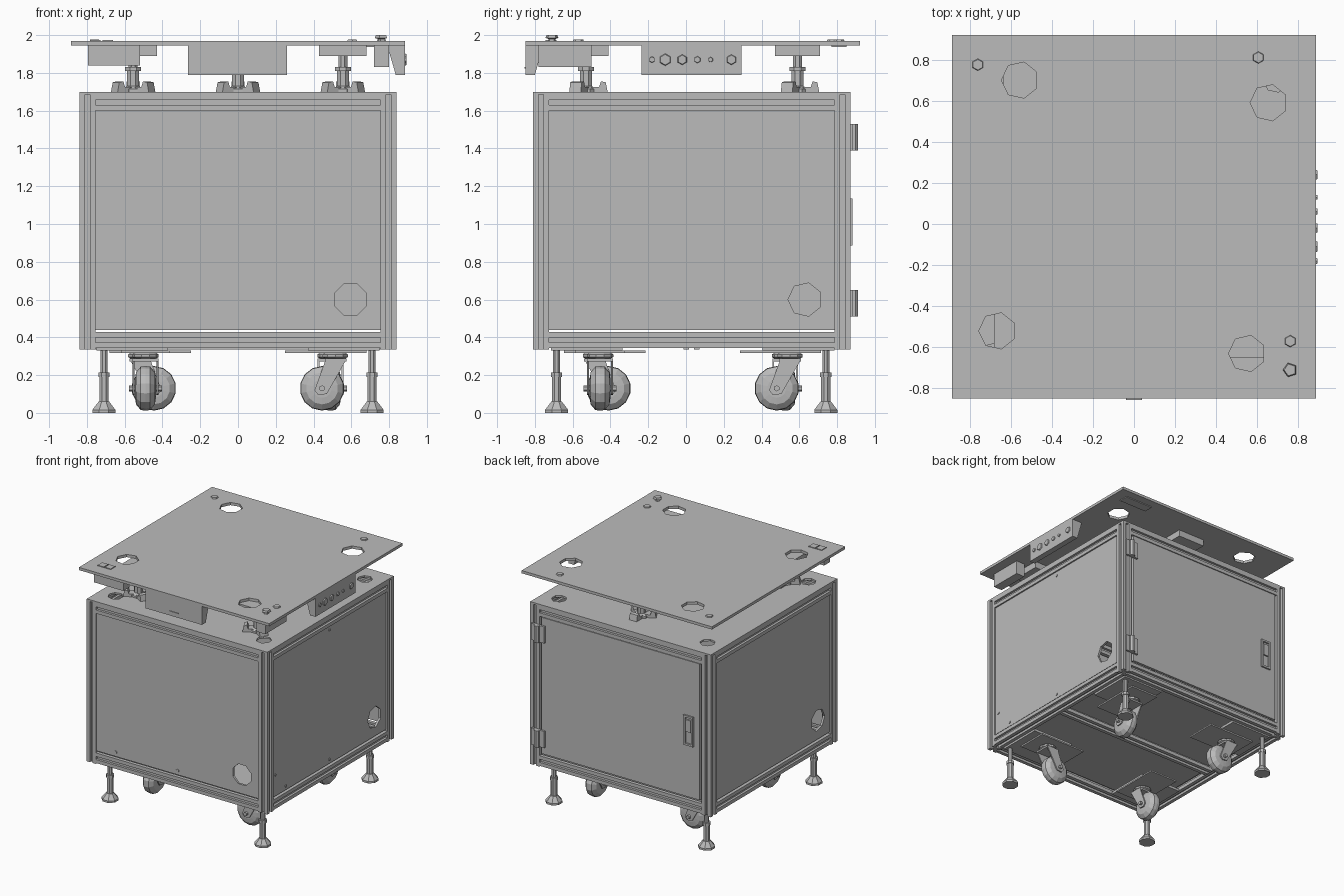
import bpy, bmesh, math
from mathutils import Matrix, Vector

if "Cube" in bpy.data.objects:
    bpy.data.objects.remove(bpy.data.objects["Cube"])

grey = bpy.data.materials.new("light grey metal")
grey.diffuse_color = (0.5, 0.5, 0.5, 1)
grey.use_nodes = True
grey.node_tree.nodes["Principled BSDF"].inputs["Base Color"].default_value = grey.diffuse_color
I = Matrix.Identity(4)
CY = 0.03                      # cabinet centre in y
X0, X1, Y0, Y1 = -0.84, 0.84, -0.81, 0.87
Z0, Z1 = 0.335, 1.70


def finish(name, bm, M=I):
    bmesh.ops.recalc_face_normals(bm, faces=bm.faces)
    me = bpy.data.meshes.new(name)
    bm.to_mesh(me)
    bm.free()
    me.transform(M)
    me.materials.append(grey)
    ob = bpy.data.objects.new(name, me)
    bpy.context.collection.objects.link(ob)
    return ob


def place(axis, u, v, a):
    return {'x': (a, u, v), 'y': (u, a, v), 'z': (u, v, a)}[axis]


def prism(name, pts, axis, lo, hi, M=I):
    bm = bmesh.new()
    ends = [[bm.verts.new(place(axis, u, v, a)) for u, v in pts] for a in (lo, hi)]
    n = len(pts)
    for e in ends:
        bm.faces.new(e)
    for i in range(n):
        j = (i + 1) % n
        bm.faces.new((ends[0][i], ends[0][j], ends[1][j], ends[1][i]))
    return finish(name, bm, M)


def box(name, x0, x1, y0, y1, z0, z1, M=I):
    return prism(name, [(x0, y0), (x1, y0), (x1, y1), (x0, y1)], 'z', z0, z1, M)


def lathe(name, prof, axis, u0, v0, sides=10, M=I):
    """Stack of rings (radius, position along axis) around the point u0, v0."""
    bm = bmesh.new()
    rings = []
    for r, a in prof:
        rings.append([bm.verts.new(place(axis, u0 + r * math.cos(t), v0 + r * math.sin(t), a))
                      for t in (math.tau * (i + 0.5) / sides for i in range(sides))])
    bm.faces.new(rings[0])
    bm.faces.new(rings[-1])
    for A, B in zip(rings, rings[1:]):
        for i in range(sides):
            j = (i + 1) % sides
            bm.faces.new((A[i], A[j], B[j], B[i]))
    return finish(name, bm, M)


def cut(ob, axis, u, v, r, lo, hi, sides=7):
    c = lathe("hole_cutter", [(r, lo), (r, hi)], axis, u, v, sides)
    c.hide_render = True
    m = ob.modifiers.new("hole", 'BOOLEAN')
    m.operation, m.solver, m.object = 'DIFFERENCE', 'EXACT', c
    bpy.context.view_layer.objects.active = ob
    bpy.ops.object.modifier_apply(modifier=m.name)
    bpy.data.objects.remove(c, do_unlink=True)


def extrusion(name, axis, u, v, lo, hi, h=0.0425, s=0.013, d=0.02):
    """Square bar with a slot on each of its four sides."""
    side = [(-h, -h), (-s, -h), (-s, -h + d), (s, -h + d), (s, -h)]
    pts = []
    for k in range(4):
        for a, b in side:
            for _ in range(k):
                a, b = -b, a
            pts.append((u + a, v + b))
    return prism(name, pts, axis, lo, hi)


# cabinet frame: corner posts and rails
P = 0.0425
for sx in (-1, 1):
    for sy in (-1, 1):
        extrusion("corner_post", 'z', sx * (X1 - P), CY + sy * (X1 - P), Z0, Z1 - 0.015)
for z in (Z0 + 0.05, Z1 - 0.0575):
    for s in (-1, 1):
        extrusion("rail_x", 'x', CY + s * (X1 - P), z, X0 + 2 * P, X1 - 2 * P)
        extrusion("rail_y", 'y', s * (X1 - P), z, Y0 + 2 * P, Y1 - 2 * P)
extrusion("floor_beam", 'x', CY, Z0 + P, X0 + 2 * P, X1 - 2 * P)

# cabinet panels
W = X1 - 2 * P
front = box("front_panel", -W, W, Y0 + 0.012, Y0 + 0.03, 0.44, 1.60)
cut(front, 'y', 0.595, 0.60, 0.09, Y0 - 0.1, Y0 + 0.1, 8)
right = box("right_panel", X1 - 0.03, X1 - 0.012, CY - W, CY + W, 0.44, 1.60)
cut(right, 'x', 0.63, 0.60, 0.09, X1 - 0.1, X1 + 0.1)
left = box("left_panel", X0 + 0.012, X0 + 0.03, CY - W, CY + W, 0.44, 1.60)
cut(left, 'x', -0.57, 0.60, 0.09, X0 - 0.1, X0 + 0.1)
box("floor_panel", -W, W, CY - W, CY + W, 0.385, 0.40)
lid = box("cabinet_top", X0, X1, Y0, Y1, Z1 - 0.015, Z1)
for sx in (-1, 1):
    for sy in (-1, 1):
        cut(lid, 'z', sx * 0.69, CY + sy * 0.67, 0.06, Z1 - 0.1, Z1 + 0.1)

# back door with hinges and recessed handle
box("door", -0.735, 0.735, Y1 - 0.025, Y1 - 0.002, 0.45, 1.595)
for z in (0.58, 1.46):
    box("hinge_leaf", 0.70, 0.82, Y1 - 0.004, Y1 + 0.015, z - 0.07, z + 0.07)
    lathe("hinge_knuckle", [(0.024, z - 0.07), (0.024, z + 0.07)], 'z', 0.765, Y1 + 0.018, 8)
for x in (-0.672, -0.598):
    box("handle_side", x - 0.008, x + 0.008, Y1 - 0.004, Y1 + 0.012, 0.885, 1.135)
for z in (0.893, 1.127):
    box("handle_end", -0.664, -0.606, Y1 - 0.004, Y1 + 0.012, z - 0.008, z + 0.008)
box("handle_lever", -0.66, -0.61, Y1 - 0.004, Y1 + 0.01, 1.00, 1.10)

# screws on the panels
for x, z in ((-0.58, 0.475), (0, 0.475)):
    lathe("front_screw", [(0.014, Y0 + 0.005), (0.014, Y0 + 0.015)], 'y', x, z, 6)
for y, z in ((-0.55, 0.475), (0.03, 0.475), (0.03, 1.565), (-0.69, 0.62)):
    lathe("right_screw", [(0.012, X1 - 0.015), (0.012, X1 - 0.006)], 'x', y, z, 6)

# levelling feet
for x in (-0.71, 0.71):
    for y in (-0.685, 0.74):
        lathe("levelling_foot", [(0.066, 0), (0.066, 0.016), (0.03, 0.06), (0.026, 0.06),
                                 (0.026, 0.19), (0.032, 0.19), (0.032, 0.215), (0.02, 0.215),
                                 (0.02, Z0 + 0.01)], 'z', x, y, 8)

# swivel casters, turned a quarter for each corner
for k in range(4):
    M = Matrix.Translation((0, 0.035, 0)) @ Matrix.Rotation(k * math.pi / 2, 4, 'Z')
    wx, wy, wz, sx = 0.445, -0.49, 0.13, 0.515
    lathe("caster_wheel", [(0.05, wy - 0.055), (0.085, wy - 0.05), (0.115, wy - 0.025),
                           (0.118, wy), (0.115, wy + 0.025), (0.085, wy + 0.05),
                           (0.05, wy + 0.055)], 'y', wx, wz, 14, M)
    lathe("caster_axle", [(0.016, wy - 0.088), (0.016, wy + 0.088)], 'y', wx, wz, 6, M)
    for s in (-1, 1):
        a, b = sorted((wy + s * 0.058, wy + s * 0.068))
        prism("caster_fork", [(wx - 0.04, wz - 0.01), (wx - 0.02, wz - 0.035),
                              (wx + 0.025, wz - 0.03), (sx + 0.06, 0.285),
                              (sx - 0.05, 0.285)], 'y', a, b, M)
    box("caster_fork_top", sx - 0.055, sx + 0.06, wy - 0.068, wy + 0.068, 0.273, 0.287, M)
    lathe("caster_swivel", [(0.05, 0.285), (0.07, 0.295), (0.07, 0.31), (0.05, 0.322)],
          'z', sx, wy, 10, M)
    box("caster_plate", 0.25, 0.68, wy - 0.13, wy + 0.13, 0.318, 0.33, M)
    box("caster_corner_plate", 0.37, 0.75, -0.75, -0.37, 0.33, 0.352, M)

# table top with four cable holes
top = box("table_top", -0.885, 0.885, -0.85, 0.92, 1.945, 1.968)
for x, y in ((-0.555, 0.70), (0.655, 0.59), (-0.665, -0.52), (0.55, -0.63)):
    cut(top, 'z', x, y, 0.09, 1.9, 2.0)

# three adjustable mounts between cabinet and table top
for x, y in ((-0.555, -0.53), (0.555, -0.53), (0, 0.59)):
    lathe("mount_post", [(0.06, Z1), (0.06, 1.715), (0.034, 1.73), (0.034, 1.81), (0.046, 1.81),
                         (0.046, 1.83), (0.026, 1.83), (0.026, 1.895)], 'z', x, y, 8)
    for i in range(3):
        R = Matrix.Translation((x, y, 0)) @ Matrix.Rotation(math.radians(90 + 120 * i), 4, 'Z')
        prism("mount_claw", [(0.03, Z1), (0.115, Z1), (0.105, 1.75), (0.08, 1.755),
                             (0.07, 1.725), (0.03, 1.725)], 'y', -0.035, 0.035, R)
    box("mount_pad", x - 0.125, x + 0.125, y - 0.12, y + 0.12, 1.89, 1.946)

# control consoles under the front and right edges
prism("front_console", [(-0.85, 1.946), (-0.85, 1.79), (-0.80, 1.79), (-0.755, 1.946)],
      'x', -0.265, 0.26)
prism("right_console", [(0.885, 1.946), (0.885, 1.79), (0.835, 1.79), (0.79, 1.946)],
      'y', -0.235, 0.295)
for y, r in ((-0.18, 0.018), (-0.11, 0.035), (-0.02, 0.03), (0.06, 0.02), (0.13, 0.015), (0.24, 0.03)):
    lathe("console_button", [(r, 0.88), (r * 0.8, 0.893)], 'x', y, 1.87, 6)
box("console_slot_cover", -0.04, 0.04, -0.856, -0.845, 1.822, 1.83)

# connector boxes and table-top sockets
box("front_left_box", -0.795, -0.52, -0.78, -0.70, 1.84, 1.946)
box("front_right_box", 0.72, 0.80, -0.78, -0.50, 1.83, 1.946)
box("back_right_cover", 0.53, 0.79, 0.77, 0.85, 1.938, 1.946)
lathe("stop_button", [(0.02, 1.96), (0.02, 1.98), (0.036, 1.985), (0.03, 2.0)], 'z', 0.76, -0.71, 5)
for x, y in ((0.76, -0.57), (-0.76, 0.775), (0.605, 0.81)):
    lathe("table_socket", [(0.032, 1.96), (0.026, 1.978)], 'z', x, y, 6)
for x in (-0.755, -0.69):
    box("table_outlet", x - 0.028, x + 0.028, -0.745, -0.685, 1.96, 1.974)
